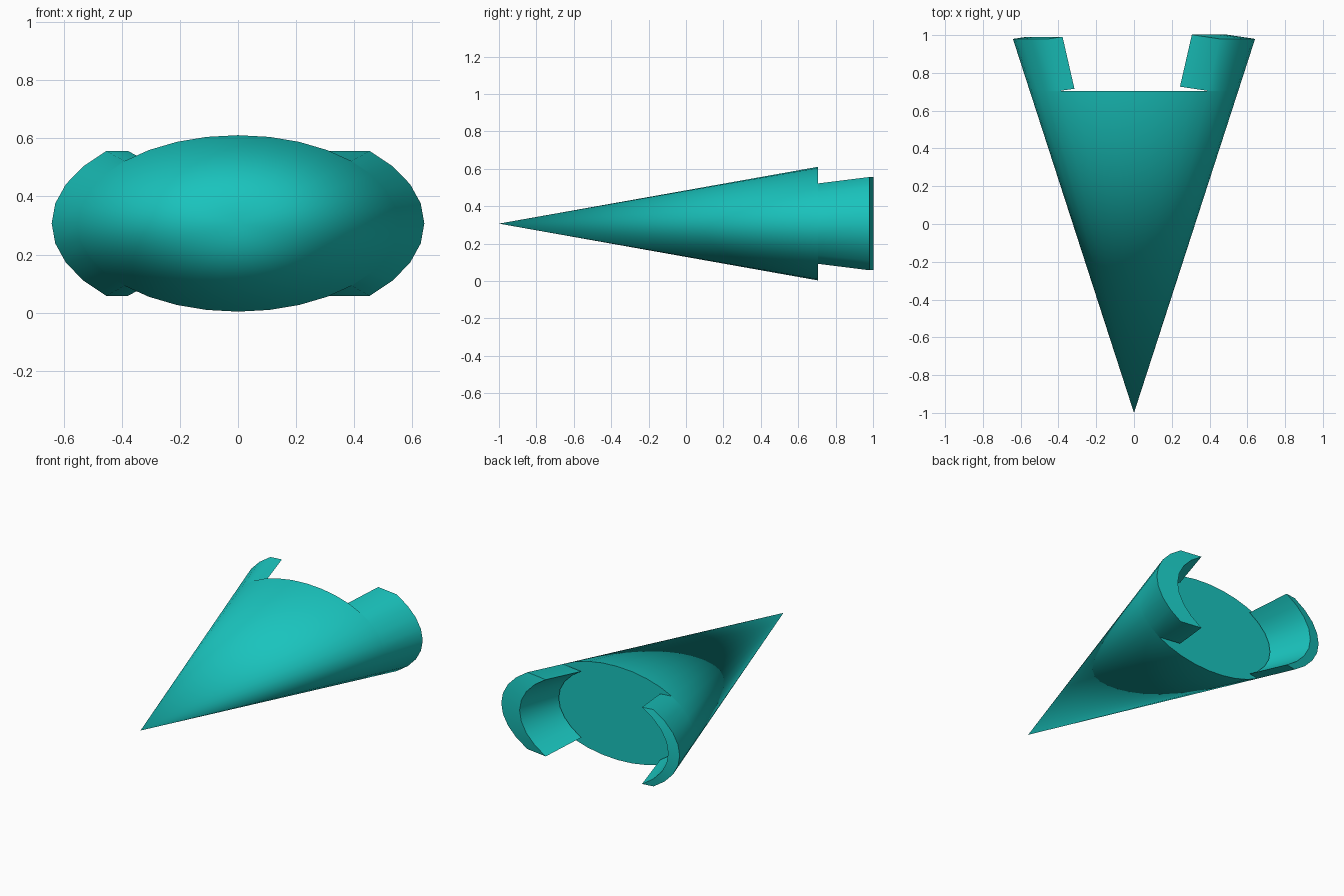
import bpy, bmesh, math
from mathutils import Vector

if "Cube" in bpy.data.objects:
    bpy.data.objects.remove(bpy.data.objects["Cube"])

SEG = 32
APEX = Vector((0, -1.0, 0.307))
RX, RZ, LENGTH = 0.552, 0.3035, 1.705   # body end half-sizes and length
TIP = 1.98 / LENGTH                      # cone scale at the prong ends

mat = bpy.data.materials.new("teal")
mat.diffuse_color = (0.01, 0.55, 0.51, 1)
mat.use_nodes = True
mat.node_tree.nodes["Principled BSDF"].inputs["Base Color"].default_value = mat.diffuse_color


def cone_point(i, scale):
    a = 2 * math.pi * i / SEG
    return APEX + scale * Vector((RX * math.cos(a), LENGTH, RZ * math.sin(a)))


def finish(bm, name):
    bmesh.ops.recalc_face_normals(bm, faces=bm.faces)
    me = bpy.data.meshes.new(name)
    bm.to_mesh(me)
    bm.free()
    ob = bpy.data.objects.new(name, me)
    bpy.context.collection.objects.link(ob)
    me.materials.append(mat)
    bpy.ops.object.select_all(action='DESELECT')
    ob.select_set(True)
    bpy.context.view_layer.objects.active = ob
    bpy.ops.object.shade_smooth_by_angle(angle=math.radians(35))


# Flattened cone body with a flat rear cap
bm = bmesh.new()
apex = bm.verts.new(APEX)
ring = [bm.verts.new(cone_point(i, 1)) for i in range(SEG)]
for i in range(SEG):
    bm.faces.new((apex, ring[i], ring[(i + 1) % SEG]))
bm.faces.new(ring)
finish(bm, "cone_body")


# Rear prongs: quarter of the cone wall carried on, then thickened inward
def prong(name, start, shift):
    bm = bmesh.new()
    ids = range(start, start + 9)
    rows = [[bm.verts.new(cone_point(i, s)) for i in ids] for s in (1, TIP)]
    wall = [bm.faces.new((rows[0][k], rows[0][k + 1], rows[1][k + 1], rows[1][k]))
            for k in range(8)]
    ext = bmesh.ops.extrude_face_region(bm, geom=wall, use_keep_orig=True)
    moved = [g for g in ext["geom"] if isinstance(g, bmesh.types.BMVert)]
    bmesh.ops.translate(bm, verts=moved, vec=shift)
    finish(bm, name)


prong("right_prong", -4, Vector((-0.147, 0.022, 0)))
prong("left_prong", 12, Vector((0.075, 0.011, 0)))
